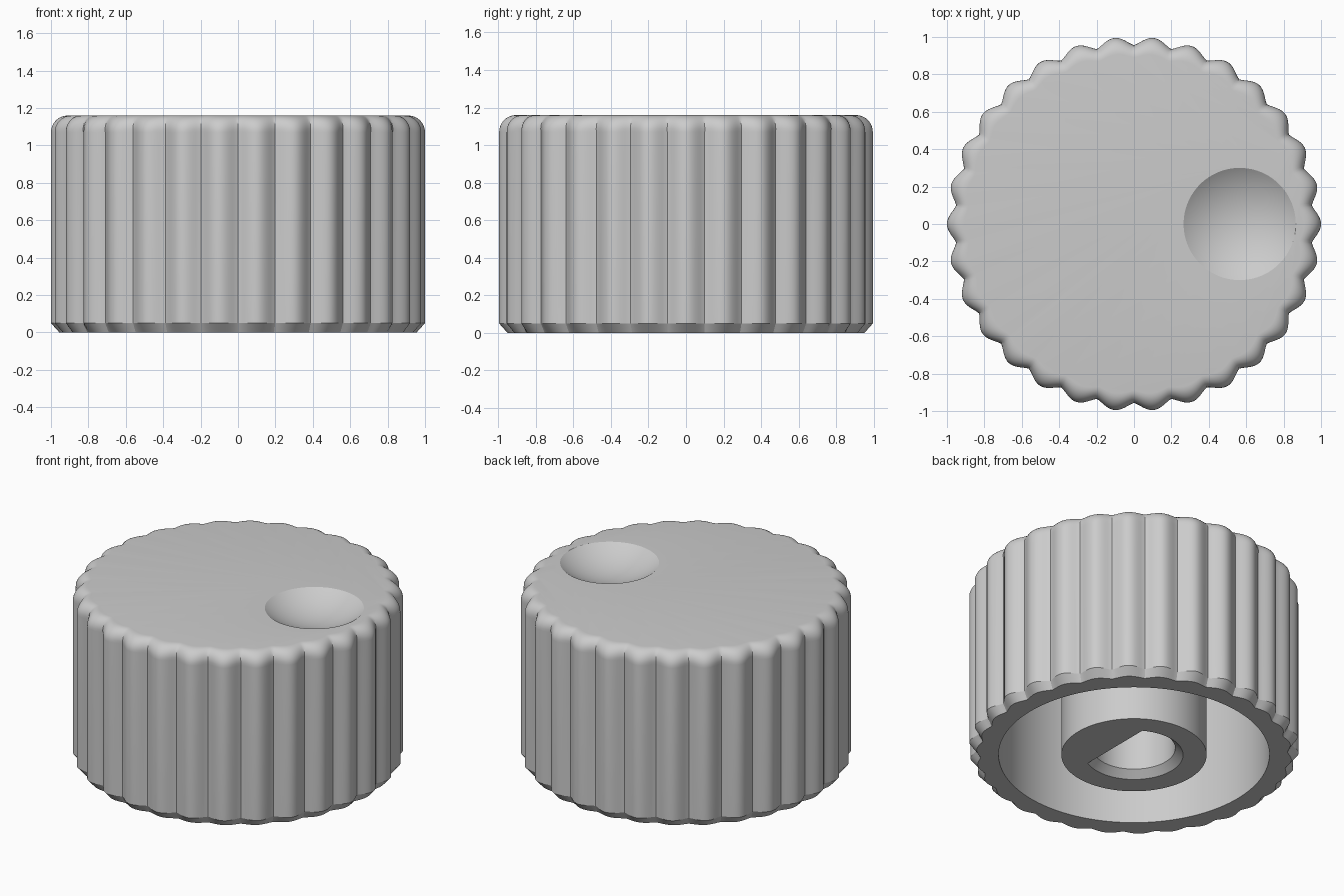
import bpy, bmesh, math

HEIGHT, LOBES, SEGMENTS = 1.16, 30, 480
FILLET, DEPTH = 0.09, 0.045

cube = bpy.data.objects.get("Cube")
if cube:
    bpy.data.objects.remove(cube, do_unlink=True)

# One plain grey plastic
plastic = bpy.data.materials.new("grey_plastic")
plastic.use_nodes = True
grey = (0.6, 0.6, 0.6, 1)
plastic.diffuse_color = grey
plastic.node_tree.nodes["Principled BSDF"].inputs["Base Color"].default_value = grey


def loft(name, rings, segments):
    """Skin a stack of rings (tip radius, height, lobe depth), closed at both ends."""
    bm = bmesh.new()
    loops = []
    for radius, z, depth in rings:
        loop = []
        for i in range(segments):
            a = 2 * math.pi * i / segments
            r = radius - depth * (1 - abs(math.cos(a * LOBES / 2)) ** 1.3)
            loop.append(bm.verts.new((r * math.cos(a), r * math.sin(a), z)))
        loops.append(loop)
    for low, high in zip(loops, loops[1:]):
        for i in range(segments):
            j = (i + 1) % segments
            bm.faces.new((low[i], low[j], high[j], high[i]))
    bm.faces.new(loops[0])
    bm.faces.new(loops[-1])
    bmesh.ops.recalc_face_normals(bm, faces=bm.faces)
    return finish(name, bm)


def finish(name, bm):
    mesh = bpy.data.meshes.new(name)
    bm.to_mesh(mesh)
    bm.free()
    mesh.materials.append(plastic)
    obj = bpy.data.objects.new(name, mesh)
    bpy.context.collection.objects.link(obj)
    return obj


def cut(target, cutter):
    """Subtract the cutter for good, then drop it."""
    cutter.hide_render = True
    mod = target.modifiers.new("cut", "BOOLEAN")
    mod.operation, mod.solver, mod.object = "DIFFERENCE", "EXACT", cutter
    bpy.context.view_layer.objects.active = target
    bpy.ops.object.modifier_apply(modifier=mod.name)
    bpy.data.objects.remove(cutter, do_unlink=True)


# Knob: central boss, hollow underside, chamfered foot, ribbed wall, rounded rim
rings = [(0.44, 0, 0), (0.44, 0.95, 0), (0.82, 0.95, 0), (0.82, 0, 0),
         (0.955, 0, 0.025), (1, 0.05, DEPTH)]
for step in range(9):
    s = math.pi / 2 * step / 8
    rings.append((1 - FILLET * (1 - math.cos(s)),
                  HEIGHT - FILLET * (1 - math.sin(s)),
                  DEPTH * (1 - 0.55 * step / 8)))
knob = loft("knob", rings, SEGMENTS)

# D-shaped shaft hole with a flared mouth
hole = loft("shaft_hole", [(0.35, -0.05, 0), (0.25, 0.045, 0), (0.25, 0.8, 0)], 96)
bm = bmesh.new()
bm.from_mesh(hole.data)
bmesh.ops.bisect_plane(bm, geom=bm.verts[:] + bm.edges[:] + bm.faces[:],
                       plane_co=(0.15, 0, 0), plane_no=(1, 0, 0), clear_outer=True)
bmesh.ops.holes_fill(bm, edges=[e for e in bm.edges if e.is_boundary])
bmesh.ops.recalc_face_normals(bm, faces=bm.faces)
bm.to_mesh(hole.data)
bm.free()
cut(knob, hole)

# Finger dimple: a shallow spherical bowl in the top
rim, sink = 0.3, 0.095
ball = (rim ** 2 + sink ** 2) / (2 * sink)
bm = bmesh.new()
bmesh.ops.create_uvsphere(bm, u_segments=96, v_segments=96, radius=ball)
bmesh.ops.translate(bm, verts=bm.verts, vec=(0.565, 0, HEIGHT - sink + ball))
cut(knob, finish("finger_dimple", bm))

# Smooth shading with crisp edges
bpy.ops.object.select_all(action="DESELECT")
knob.select_set(True)
bpy.context.view_layer.objects.active = knob
bpy.ops.object.shade_smooth_by_angle(angle=math.radians(25))
